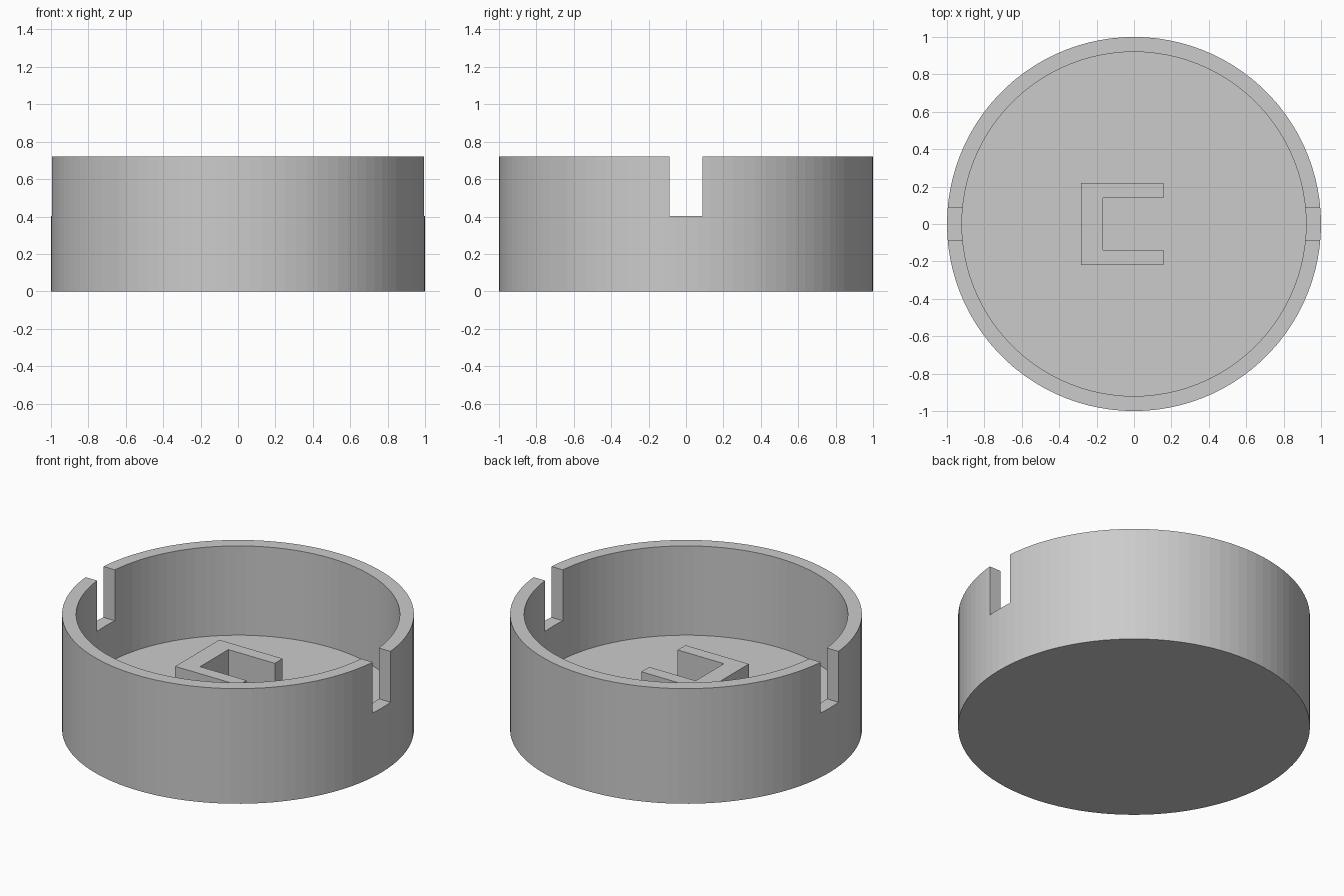
import bpy, bmesh, math

SEGMENTS = 100
HEIGHT, FLOOR, SLOT_Z = 0.722, 0.162, 0.403
OUTER, INNER, SLOT_HALF = 1.0, 0.92, 0.088

cube = bpy.data.objects.get("Cube")
if cube:
    bpy.data.objects.remove(cube, do_unlink=True)

# Single plain grey
grey = bpy.data.materials.new("plain_grey")
grey.use_nodes = True
colour = (0.6, 0.6, 0.6, 1)
grey.diffuse_color = colour
grey.node_tree.nodes["Principled BSDF"].inputs["Base Color"].default_value = colour


def finish(name, bm):
    bmesh.ops.recalc_face_normals(bm, faces=bm.faces[:])
    mesh = bpy.data.meshes.new(name)
    bm.to_mesh(mesh)
    bm.free()
    mesh.materials.append(grey)
    obj = bpy.data.objects.new(name, mesh)
    bpy.context.collection.objects.link(obj)
    return obj


def prism(name, outline, z0, z1):
    bm = bmesh.new()
    face = bm.faces.new([bm.verts.new((x, y, z0)) for x, y in outline])
    top = bmesh.ops.extrude_face_region(bm, geom=[face])["geom"]
    bmesh.ops.translate(bm, vec=(0, 0, z1 - z0),
                        verts=[v for v in top if isinstance(v, bmesh.types.BMVert)])
    return finish(name, bm)


# Round cup: rings from the underside, up the wall, and down to the floor
bm = bmesh.new()
rings = []
for r, z in ((OUTER, 0), (OUTER, HEIGHT), (INNER, HEIGHT), (INNER, FLOOR)):
    angles = [2 * math.pi * i / SEGMENTS for i in range(SEGMENTS)]
    rings.append([bm.verts.new((r * math.cos(a), r * math.sin(a), z)) for a in angles])
for low, high in zip(rings, rings[1:]):
    for i in range(SEGMENTS):
        j = (i + 1) % SEGMENTS
        bm.faces.new((low[i], low[j], high[j], high[i]))
bm.faces.new(rings[0])
bm.faces.new(rings[-1])
cup = finish("round_cup", bm)

# Opposite slots through the wall on the left and right
w = SLOT_HALF
cutter = prism("slot_cutter", [(-1.2, -w), (1.2, -w), (1.2, w), (-1.2, w)], SLOT_Z, 1)
cutter.hide_render = True
slots = cup.modifiers.new("slots", "BOOLEAN")
slots.operation = "DIFFERENCE"
slots.solver = "EXACT"
slots.object = cutter
bpy.context.view_layer.objects.active = cup
bpy.ops.object.modifier_apply(modifier=slots.name)
bpy.data.objects.remove(cutter, do_unlink=True)

# C-shaped bracket standing on the floor, open towards the left side
half = [(-0.283, 0.218), (0.157, 0.218), (0.157, 0.14), (-0.165, 0.14)]
prism("floor_bracket", half + [(x, -y) for x, y in reversed(half)], FLOOR - 0.01, SLOT_Z)
